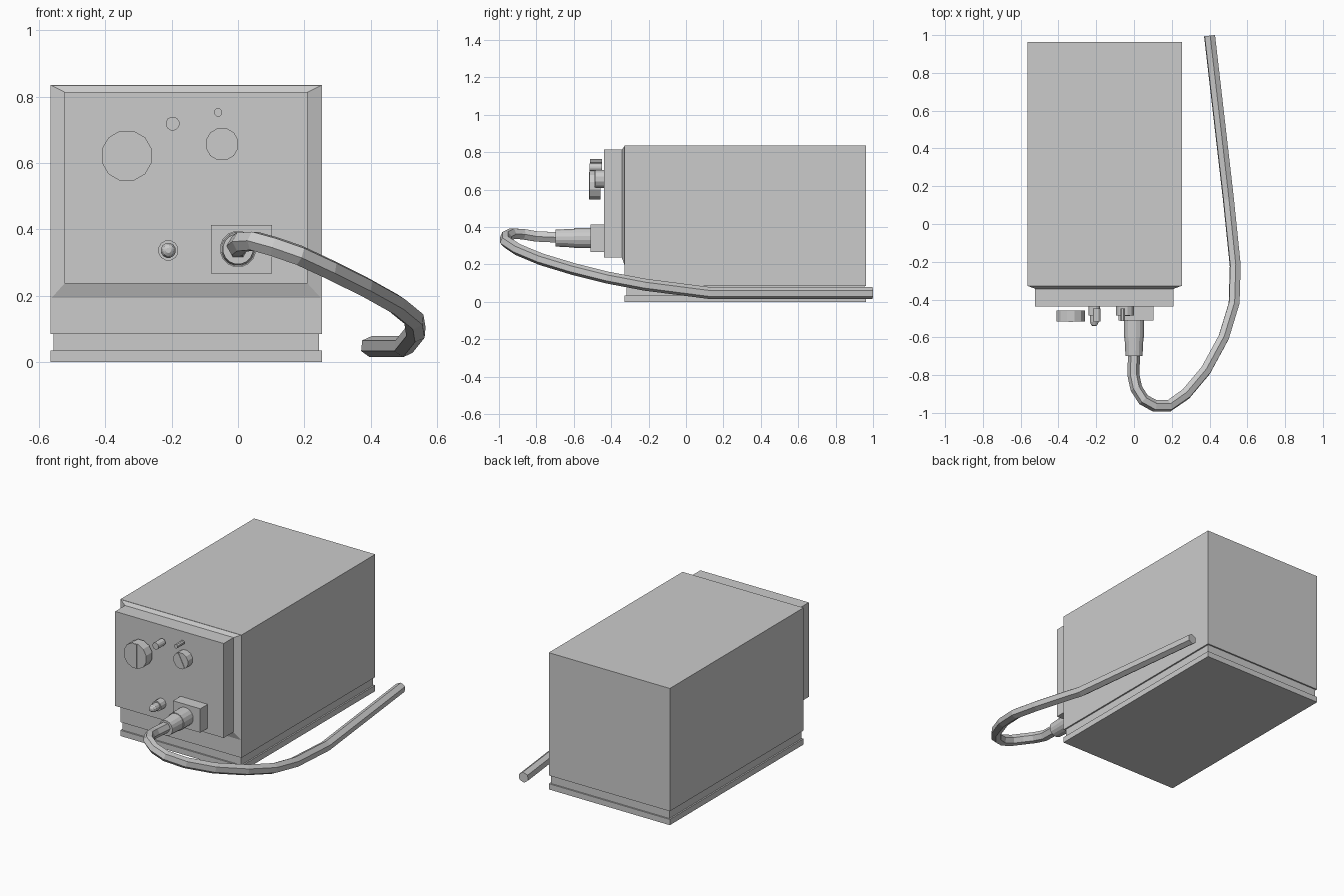
import bpy, bmesh
from math import pi, cos, sin, radians

if "Cube" in bpy.data.objects:
    bpy.data.objects.remove(bpy.data.objects["Cube"])


def finish(name, bm):
    bmesh.ops.recalc_face_normals(bm, faces=bm.faces)
    me = bpy.data.meshes.new(name)
    bm.to_mesh(me)
    bm.free()
    ob = bpy.data.objects.new(name, me)
    bpy.context.collection.objects.link(ob)
    return ob


def loft(name, rings):
    """Skin equal-length vertex rings and cap both ends."""
    bm = bmesh.new()
    vs = [[bm.verts.new(p) for p in r] for r in rings]
    for a, b in zip(vs, vs[1:]):
        for i in range(len(a)):
            j = (i + 1) % len(a)
            bm.faces.new((a[i], a[j], b[j], b[i]))
    bm.faces.new(vs[0])
    bm.faces.new(vs[-1])
    return finish(name, bm)


def rect_z(z, d=0.0):
    x0, x1, y0, y1 = -0.565 + d, 0.253 - d, -0.328 + d, 0.963 - d
    return [(x0, y0, z), (x1, y0, z), (x1, y1, z), (x0, y1, z)]


def rect_y(y, x0, x1, z0, z1):
    return [(x0, y, z0), (x1, y, z0), (x1, y, z1), (x0, y, z1)]


def turned(name, x, z, profile, n=12):
    """Round part along y from (y, radius) pairs."""
    return loft(name, [[(x + r * cos(2 * pi * (i + .5) / n), y,
                         z + r * sin(2 * pi * (i + .5) / n))
                        for i in range(n)] for y, r in profile])


def knob_bar(name, x, z, y0, y1, length, width, angle):
    """Narrow pointer strip across a knob face."""
    c, s = cos(radians(angle)), sin(radians(angle))
    pts = [(-width, -length), (width, -length), (width, length), (-width, length)]
    return loft(name, [[(x + u * c - v * s, y, z + u * s + v * c) for u, v in pts]
                       for y in (y0, y1)])


# Case with a recessed band above the base plate
loft("case", [rect_z(0), rect_z(0.035), rect_z(0.035, 0.009),
              rect_z(0.085, 0.009), rect_z(0.085), rect_z(0.835)])

# Front panel with sloped border
loft("front_panel", [rect_y(-0.327, -0.565, 0.253, 0.19, 0.835),
                     rect_y(-0.343, -0.523, 0.210, 0.237, 0.814),
                     rect_y(-0.438, -0.523, 0.210, 0.237, 0.814)])

# Large and small knobs with pointer strips
turned("large_knob", -0.335, 0.622, [(-0.457, 0.078), (-0.515, 0.078)])
knob_bar("large_knob_strip", -0.335, 0.622, -0.46, -0.518, 0.074, 0.0125, 0)
turned("small_knob", -0.048, 0.657, [(-0.436, 0.05), (-0.485, 0.05)])
knob_bar("small_knob_strip", -0.048, 0.657, -0.44, -0.488, 0.046, 0.008, 27)

# Indicator pegs
turned("indicator_lamp", -0.197, 0.719, [(-0.448, 0.021), (-0.515, 0.021)])
turned("indicator_pin", -0.06, 0.753, [(-0.448, 0.013), (-0.513, 0.013)], 8)

# Push button
turned("push_button", -0.21, 0.337,
       [(-0.437, 0.031), (-0.485, 0.031), (-0.485, 0.023), (-0.52, 0.023),
        (-0.535, 0.017), (-0.541, 0.008)])

# Socket block and cable plug
loft("socket_block", [rect_y(-0.435, -0.082, 0.102, 0.268, 0.414),
                      rect_y(-0.51, -0.082, 0.102, 0.268, 0.414)])
turned("cable_plug", 0, 0.341,
       [(-0.505, 0.055), (-0.60, 0.055), (-0.60, 0.051), (-0.698, 0.046)], 16)

# Six-sided cable looping round to the side
path = [(0, -0.69, 0.345), (-0.003, -0.80, 0.35), (0.012, -0.87, 0.362),
        (0.05, -0.93, 0.365), (0.11, -0.963, 0.348), (0.185, -0.963, 0.322),
        (0.275, -0.90, 0.28), (0.38, -0.775, 0.228), (0.475, -0.60, 0.175),
        (0.53, -0.42, 0.13), (0.536, -0.22, 0.092), (0.50, 0.13, 0.047),
        (0.40, 0.997, 0.047)]
cu = bpy.data.curves.new("cable", "CURVE")
cu.dimensions = "3D"
cu.bevel_depth = 0.032
cu.bevel_resolution = 1
cu.use_fill_caps = True
sp = cu.splines.new("POLY")
sp.use_smooth = False
sp.points.add(len(path) - 1)
for p, co in zip(sp.points, path):
    p.co = (*co, 1)
cable = bpy.data.objects.new("cable", cu)
bpy.context.collection.objects.link(cable)
bpy.context.view_layer.objects.active = cable
cable.select_set(True)
bpy.ops.object.convert(target="MESH")
